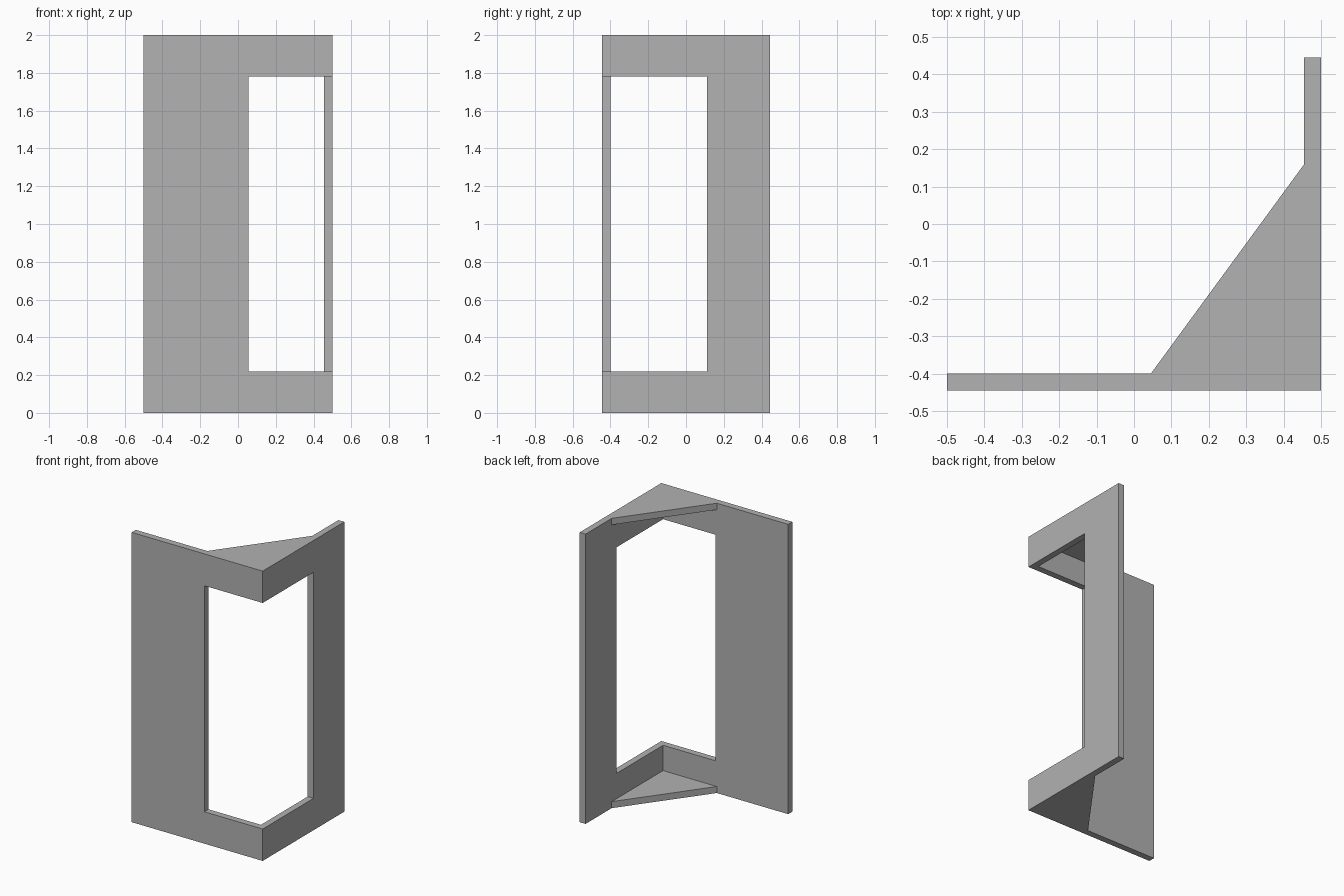
import bpy
import bmesh

if "Cube" in bpy.data.objects:
    bpy.data.objects.remove(bpy.data.objects["Cube"], do_unlink=True)

W, D, H = 0.5, 0.445, 2.0      # half width, half depth, height
T = 0.045                      # panel thickness
RAIL = 0.22                    # height of the bands above and below the opening

grey = bpy.data.materials.new("plain_grey")
grey.use_nodes = True
colour = (0.445, 0.445, 0.445, 1)
grey.diffuse_color = colour
grey.node_tree.nodes["Principled BSDF"].inputs["Base Color"].default_value = colour


def prism(name, outline, z0, z1):
    """Extrude a flat outline upwards from z0 to z1."""
    bm = bmesh.new()
    base = bm.faces.new([bm.verts.new((x, y, z0)) for x, y in outline])
    top = bmesh.ops.extrude_face_region(bm, geom=[base])["geom"]
    verts = [v for v in top if isinstance(v, bmesh.types.BMVert)]
    bmesh.ops.translate(bm, verts=verts, vec=(0, 0, z1 - z0))
    bmesh.ops.recalc_face_normals(bm, faces=bm.faces)
    mesh = bpy.data.meshes.new(name)
    bm.to_mesh(mesh)
    bm.free()
    mesh.materials.append(grey)
    obj = bpy.data.objects.new(name, mesh)
    bpy.context.collection.objects.link(obj)
    return obj


# L-shaped corner walls
walls = prism("corner_walls", [(-W, -D), (W, -D), (W, D), (W - T, D),
                               (W - T, -D + T), (-W, -D + T)], 0, H)

# Opening that wraps round the corner
cutter = prism("opening_cutter", [(0.055, -1), (1, -1), (1, 0.11), (0.055, 0.11)],
               RAIL, H - RAIL)
cutter.hide_render = True
cut = walls.modifiers.new("opening", "BOOLEAN")
cut.operation = "DIFFERENCE"
cut.solver = "EXACT"
cut.object = cutter
bpy.context.view_layer.objects.active = walls
bpy.ops.object.modifier_apply(modifier=cut.name)
bpy.data.objects.remove(cutter, do_unlink=True)

# Triangular corner braces, flush with the bottom and the top
triangle = [(0.045, -D + T), (W - T, -D + T), (W - T, 0.16)]
for name, z in (("bottom_brace", 0), ("top_brace", H - T)):
    prism(name, triangle, z, z + T)
